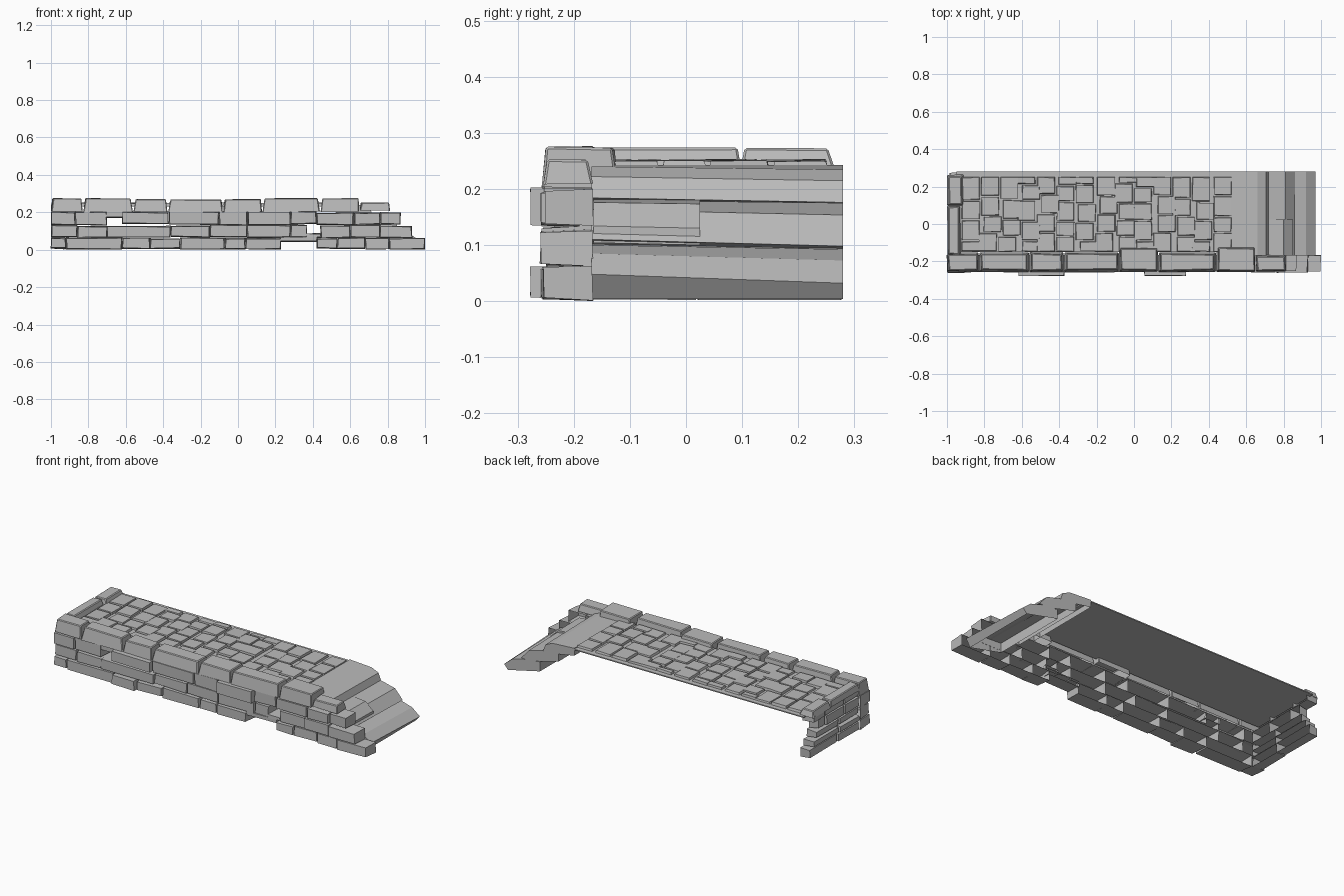
import bpy, bmesh, random
from mathutils import Vector

if "Cube" in bpy.data.objects:
    bpy.data.objects.remove(bpy.data.objects["Cube"])

random.seed(4)
stone = bpy.data.materials.new("grey stone")
stone.diffuse_color = (0.5, 0.5, 0.5, 1)
stone.use_nodes = True
stone.node_tree.nodes["Principled BSDF"].inputs["Base Color"].default_value = stone.diffuse_color
FRONT, LEFT, UP = (0, -1, 0), (-1, 0, 0), (0, 0, 1)
rnd = random.uniform


def finish(bm, name):
    bmesh.ops.recalc_face_normals(bm, faces=bm.faces)
    me = bpy.data.meshes.new(name)
    bm.to_mesh(me)
    bm.free()
    me.materials.append(stone)
    ob = bpy.data.objects.new(name, me)
    bpy.context.collection.objects.link(ob)


def block(bm, lo, hi, out, taper=0.007, jitter=0.003, chamfer=0.0):
    """Rough stone; the side facing `out` is tapered, the opposite side is left open."""
    lo, hi, out = Vector(lo), Vector(hi), Vector(out)
    part = bmesh.new()
    bmesh.ops.create_cube(part, size=1)
    back = min(part.faces, key=lambda f: f.calc_center_median().dot(out))
    for v in part.verts:
        front = v.co.dot(out) > 0
        for i in range(3):
            side = 1 if v.co[i] > 0 else -1
            v.co[i] = hi[i] if side > 0 else lo[i]
            if front and not out[i]:
                v.co[i] -= side * rnd(0.3, 1) * taper
            v.co[i] -= side * rnd(0, jitter)
    edges = [e for e in part.edges if back not in e.link_faces]
    bmesh.ops.delete(part, geom=[back], context='FACES_ONLY')
    if chamfer:
        bmesh.ops.bevel(part, geom=edges, offset=chamfer, segments=1, affect='EDGES')
    me = bpy.data.meshes.new("tmp")
    part.to_mesh(me)
    part.free()
    bm.from_mesh(me)
    bpy.data.meshes.remove(me)


def course(name, cuts, z0, z1, skip=(), proud=()):
    """Row of front stones between cuts; skip leaves holes, proud stones stick out."""
    bm = bmesh.new()
    for i, (a, b) in enumerate(zip(cuts, cuts[1:])):
        if i in skip:
            continue
        y = -.278 if i in proud else rnd(-.262, -.25)
        block(bm, (a - .002, y, max(0, z0 - rnd(0, .006))),
              (b + .002, -.165, z1 + rnd(-.004, .006)), FRONT)
    return bm


# front wall courses, with thin stones bridging the holes
bm = course("low", [-1, -.92, -.62, -.47, -.31, -.07, .04, .23, .42, .53, .68, .81, 1],
            .004, .065, skip=[7], proud=[2])
block(bm, (.22, -.25, .04), (.43, -.165, .075), FRONT)
finish(bm, "front_course_low")

bm = course("middle", [-1, -.86, -.7, -.36, -.15, .05, .28, .37, .44, .6, .76, .93],
            .066, .132, skip=[7])
block(bm, (.36, -.25, .06), (.45, -.165, .09), FRONT)
finish(bm, "front_course_middle")

bm = course("high", [-1, -.87, -.7, -.62, -.37, -.1, .05, .28, .42, .62, .76, .87],
            .135, .203, skip=[2], proud=[3, 6])
block(bm, (-.71, -.25, .168), (-.61, -.165, .205), FRONT)
finish(bm, "front_course_high")

# coping along the front edge
bm = bmesh.new()
cuts = [-1, -.83, -.56, -.375, -.08, .13, .44, .65]
for i, (a, b) in enumerate(zip(cuts, cuts[1:])):
    block(bm, (a, -.258, .2), (b, -.12 if i in (4, 6) else -.15, rnd(.27, .277)),
          UP, .014, .004, .004)
block(bm, (.65, -.255, .208), (.815, -.165, .255), UP, .012, .004, .004)
finish(bm, "front_coping")

# left end wall: five uneven courses
bm = bmesh.new()
heights = [0, .055, .095, .14, .203, .245]
ends = [.28, .25, .22, .2, .26]
for z0, z1, end in zip(heights, heights[1:], ends):
    y = -.17
    while y < end - .01:
        nxt = y + rnd(.12, .2)
        if end - nxt < .07:
            nxt = end
        block(bm, (-1 + rnd(0, .015), y, z0), (-.925, nxt, z1), LEFT)
        y = nxt
finish(bm, "left_wall")
bm = bmesh.new()
block(bm, (-1, -.17, .235), (-.925, .1, .275), UP, .012, .004, .004)
block(bm, (-1, .095, .235), (-.91, .265, .275), UP, .012, .004, .004)
finish(bm, "left_coping")

# deck sheet below the paving
bm = bmesh.new()
bmesh.ops.create_cube(bm, size=1)
for v in bm.verts:
    v.co = (v.co.x * 1.49 - .205, v.co.y * .43 + .065, v.co.z * .006 + .235)
finish(bm, "deck_base")

# staggered paving stones
bm = bmesh.new()
columns, x0, x1 = 14, -.925, .525
width = (x1 - x0) / columns
for i in range(columns):
    a = x0 + i * width
    y, step = -.15, [.06, .105, .085][i % 3]
    while y < .25:
        end = y + step
        if .255 - end < .035:
            end = .255
        shift = random.choice((-.012, 0, .012)) if 0 < i < columns - 1 else 0
        block(bm, (a + .002 + shift, y + .0015, .232),
              (a + width - .002 + shift, end - .0015, rnd(.249, .254)), UP, .005)
        y, step = end, rnd(.08, .115)
finish(bm, "paving_stones")


def slab(name, profile, drop, y0=-.168, y1=.28):
    """Long stair stone from an x, z profile, open below; its nose sinks by `drop` at the far end."""
    bm = bmesh.new()
    left = min(x for x, z in profile)
    span = max(x for x, z in profile) - left
    p = [bm.verts.new((x, y0, z)) for x, z in profile]
    q = [bm.verts.new((x, y1, max(.004, z - drop * (x - left) / span))) for x, z in profile]
    for i in range(len(p) - 1):
        bm.faces.new((p[i], p[i + 1], q[i + 1], q[i]))
    bm.faces.new(p)
    bm.faces.new(q)
    finish(bm, name)


slab("stair_slab_high",
     [(.52, .2), (.52, .243), (.66, .24), (.705, .222), (.72, .184), (.68, .178)], .008)
slab("stair_slab_middle",
     [(.62, .14), (.62, .182), (.72, .18), (.81, .163), (.86, .11), (.81, .1)], .012)
slab("stair_slab_low",
     [(.74, .05), (.74, .105), (.85, .1), (.92, .085), (.97, .048), (.945, .004)], .016)
# loose wedge stone resting on the middle step
slab("stair_wedge",
     [(.70, .15), (.71, .181), (.80, .176), (.85, .134), (.85, .104)], .004, -.165, .025)
